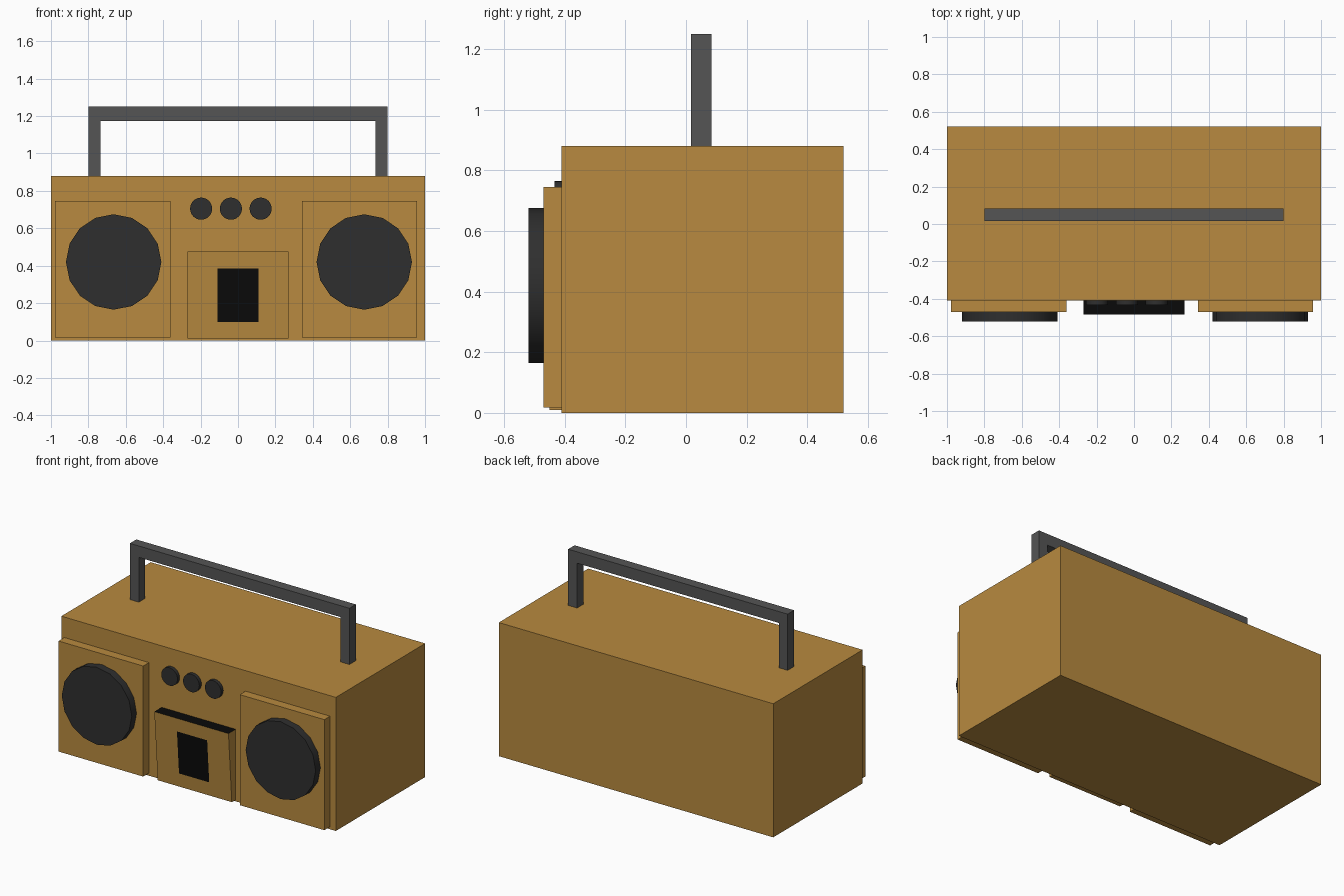
import bpy, bmesh, math

if "Cube" in bpy.data.objects:
    bpy.data.objects.remove(bpy.data.objects["Cube"])


def material(name, r, g, b):
    m = bpy.data.materials.new(name)
    m.diffuse_color = (r, g, b, 1)
    m.use_nodes = True
    m.node_tree.nodes["Principled BSDF"].inputs["Base Color"].default_value = m.diffuse_color
    return m


TAN = material("tan_case", 0.48, 0.255, 0.05)
DARK = material("dark_cloth", 0.028, 0.028, 0.028)
GREY = material("handle_grey", 0.09, 0.09, 0.09)
BLACK = material("black_plastic", 0.003, 0.003, 0.003)


def finish(name, bm, *mats):
    bmesh.ops.recalc_face_normals(bm, faces=bm.faces)
    mesh = bpy.data.meshes.new(name)
    bm.to_mesh(mesh)
    bm.free()
    for m in mats:
        mesh.materials.append(m)
    ob = bpy.data.objects.new(name, mesh)
    bpy.context.collection.objects.link(ob)
    return ob


def extrude_profile(points, offset):
    """Solid made by extruding a closed outline along an offset."""
    bm = bmesh.new()
    face = bm.faces.new([bm.verts.new(p) for p in points])
    new = bmesh.ops.extrude_face_region(bm, geom=[face], use_keep_orig=True)["geom"]
    bmesh.ops.translate(bm, vec=offset,
                        verts=[v for v in new if isinstance(v, bmesh.types.BMVert)])
    return bm


def box(name, x, y, z, mat):
    outline = [(x[0], y[0], z[0]), (x[1], y[0], z[0]),
               (x[1], y[0], z[1]), (x[0], y[0], z[1])]
    return finish(name, extrude_profile(outline, (0, y[1] - y[0], 0)), mat)


def disc(name, x, z, radius, y0, y1, sides):
    bpy.ops.mesh.primitive_cylinder_add(
        vertices=sides, radius=radius, depth=y1 - y0,
        location=(x, (y0 + y1) / 2, z), rotation=(math.pi / 2, 0, 0))
    ob = bpy.context.object
    ob.name = name
    ob.data.materials.append(DARK)
    bpy.ops.object.shade_smooth_by_angle(angle=math.radians(30))


# Main case
box("case", (-1, 1), (-0.41, 0.52), (0, 0.88), TAN)

# Speaker panels with round speakers
for side, cx, sx in (("left", -0.67, -0.665), ("right", 0.65, 0.675)):
    box(side + "_speaker_panel", (cx - 0.308, cx + 0.308), (-0.47, -0.40),
        (0.017, 0.745), TAN)
    disc(side + "_speaker", sx, 0.42, 0.255, -0.52, -0.46, 16)

# Control knobs
for i in range(3):
    disc(f"knob_{i + 1}", -0.197 + 0.159 * i, 0.705, 0.059, -0.433, -0.40, 32)

# Cassette door: wedge leaning outward, black top and window
wedge = [(-0.27, -0.45, 0.01), (-0.27, -0.40, 0.01),
         (-0.27, -0.40, 0.475), (-0.27, -0.485, 0.475)]
bm = extrude_profile(wedge, (0.54, 0, 0))
bmesh.ops.recalc_face_normals(bm, faces=bm.faces)
bm.normal_update()
top = max(bm.faces, key=lambda f: f.normal.z)
front = min(bm.faces, key=lambda f: f.normal.y)
top.material_index = 1
bmesh.ops.inset_region(bm, faces=[front], thickness=0.09)
front.material_index = 1
for v in front.verts:
    v.co.x = math.copysign(0.11, v.co.x)
    v.co.z = 0.385 if v.co.z > 0.24 else 0.10
    v.co.y = -0.45 - 0.035 * (v.co.z - 0.01) / 0.465
finish("cassette_door", bm, TAN, BLACK)

# Carrying handle
arch = [(-0.8, 0.87), (-0.8, 1.25), (0.8, 1.25), (0.8, 0.87),
        (0.735, 0.87), (0.735, 1.175), (-0.735, 1.175), (-0.735, 0.87)]
finish("handle", extrude_profile([(x, 0.017, z) for x, z in arch], (0, 0.067, 0)), GREY)
